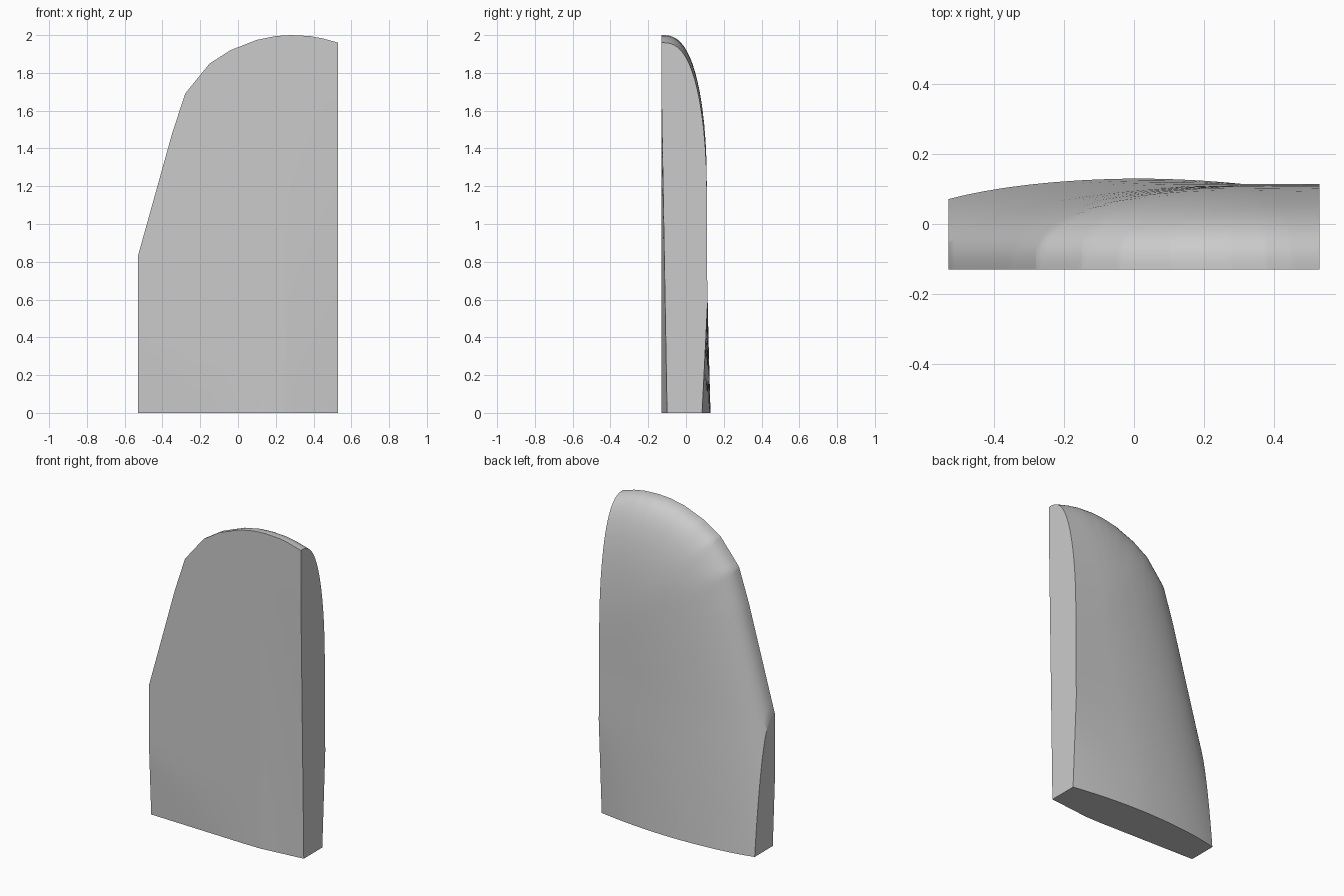
import bpy, bmesh

cube = bpy.data.objects.get("Cube")
if cube:
    bpy.data.objects.remove(cube)

HALF, FRONT, COLS, ROWS = 0.53, -0.13, 64, 26
# Slanted side and rounded top of the panel, as (x, z)
OUTLINE = [(-.53, .83), (-.35, 1.475), (-.28, 1.69), (-.15, 1.85), (-.04, 1.92),
           (.1, 1.975), (.2, 1.995), (.28, 2.0), (.38, 1.995), (.45, 1.982), (.53, 1.96)]
SEGMENTS = list(zip(OUTLINE, OUTLINE[1:]))


def top_height(x):
    return min(a[1] + (x - a[0]) * (b[1] - a[1]) / (b[0] - a[0]) for a, b in SEGMENTS)


def edge_distance(x, z):
    gaps = []
    for a, b in SEGMENTS:
        dx, dz = b[0] - a[0], b[1] - a[1]
        gaps.append(((x - a[0]) * dz - (z - a[1]) * dx) / (dx * dx + dz * dz) ** 0.5)
    return max(0.0, min(gaps))


def front_y(x, z):
    # Slight bevels towards the two lower corners
    right = 0.03 * max(0, (x - 0.25) / 0.28) * max(0, 1 - z / 1.7)
    left = 0.02 * max(0, 1 - (x + HALF) / 0.67 - z / 0.4)
    return FRONT + right + left


def back_y(x, z):
    # Domed back that rolls over to the front along the outline
    crown = 0.13 - 0.02 * min(z / 0.8, 1)
    crown -= 0.045 * (max(x, 0) / HALF) ** 2 * max(0, 1 - z / 0.6)
    u = max(0, 1 - edge_distance(x, z) / 0.76)
    return FRONT + (crown - FRONT) * (1 - u * u) ** 0.37


# Loft closed vertical sections from one side to the other
xs = sorted({round(-HALF + 2 * HALF * i / COLS, 4) for i in range(COLS + 1)}
            | {p[0] for p in OUTLINE})
bm = bmesh.new()
loops = []
for x in xs:
    top = top_height(x)
    zs = [top * (1 - (i / ROWS) ** 3) for i in range(ROWS, 0, -1)]
    pts = [(x, front_y(x, z), z) for z in zs] + [(x, FRONT, top)]
    pts += [(x, back_y(x, z), z) for z in reversed(zs)]
    loops.append([bm.verts.new(p) for p in pts])
for a, b in zip(loops, loops[1:]):
    for i in range(len(a)):
        j = (i + 1) % len(a)
        bm.faces.new((a[i], b[i], b[j], a[j]))
bm.faces.new(loops[0])
bm.faces.new(loops[-1])
bmesh.ops.recalc_face_normals(bm, faces=bm.faces)

mesh = bpy.data.meshes.new("curved_panel")
bm.to_mesh(mesh)
bm.free()
panel = bpy.data.objects.new("curved_panel", mesh)
bpy.context.collection.objects.link(panel)

# Plain grey material
grey = bpy.data.materials.new("light_grey")
grey.use_nodes = True
colour = (0.6, 0.6, 0.6, 1)
grey.diffuse_color = colour
grey.node_tree.nodes["Principled BSDF"].inputs["Base Color"].default_value = colour
mesh.materials.append(grey)

bpy.ops.object.select_all(action="DESELECT")
panel.select_set(True)
bpy.context.view_layer.objects.active = panel
bpy.ops.object.shade_smooth_by_angle(angle=0.6)
